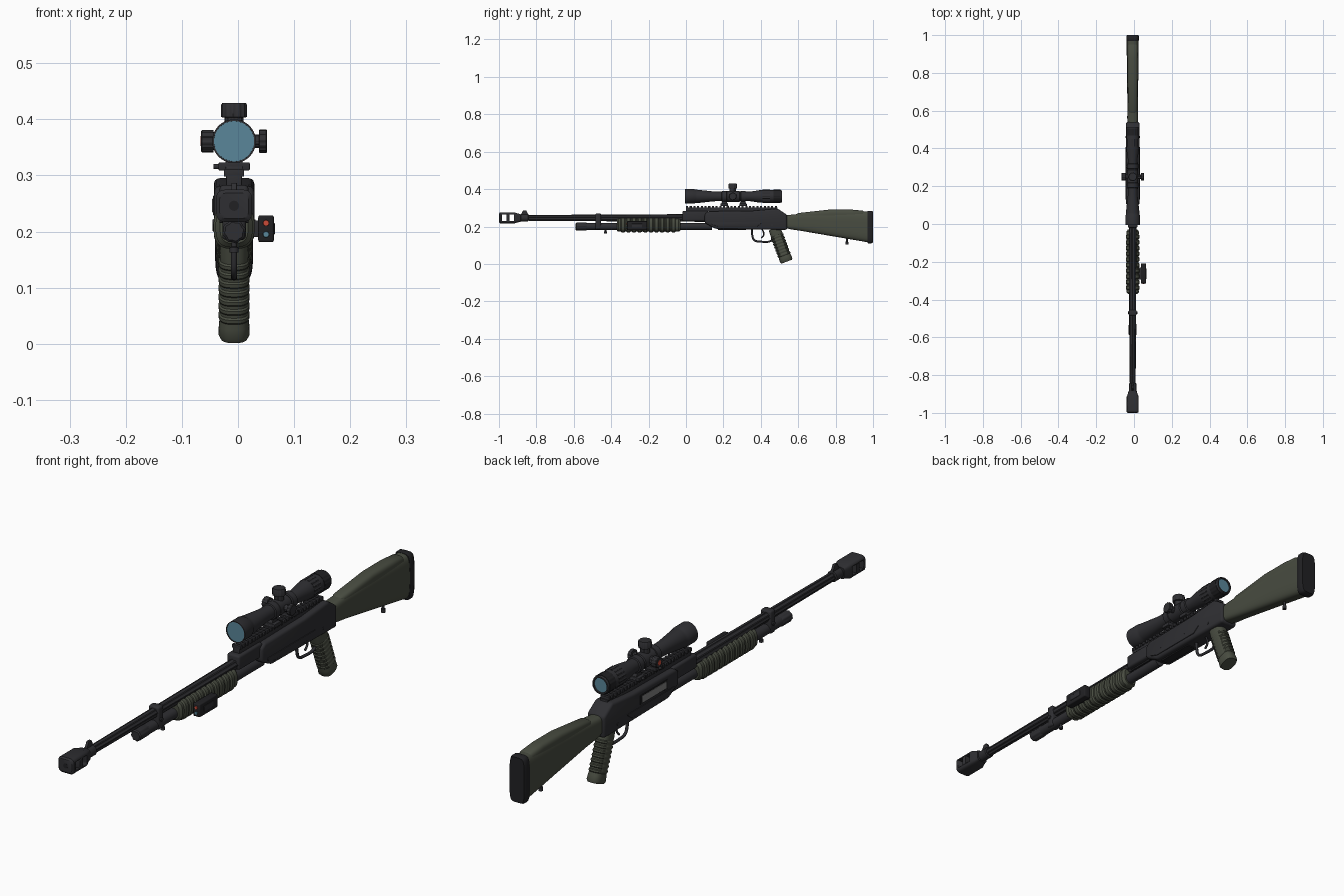
import bpy, bmesh, math
from mathutils import Matrix, Vector

if "Cube" in bpy.data.objects:
    bpy.data.objects.remove(bpy.data.objects["Cube"])

CX = -0.007  # the body's centre plane


def material(name, rgb):
    m = bpy.data.materials.new(name)
    m.diffuse_color = (*rgb, 1)
    m.use_nodes = True
    m.node_tree.nodes["Principled BSDF"].inputs["Base Color"].default_value = m.diffuse_color
    return m


DARK = material("dark_metal", (0.028, 0.028, 0.032))
BLACK = material("black_rubber", (0.015, 0.015, 0.017))
GREEN = material("olive", (0.065, 0.072, 0.052))
STEEL = material("steel", (0.22, 0.22, 0.22))
GLASS = material("blue_glass", (0.10, 0.24, 0.32))
RED = material("red", (0.6, 0.07, 0.04))


def finish(name, bm, mat, angle=35):
    bmesh.ops.recalc_face_normals(bm, faces=bm.faces)
    me = bpy.data.meshes.new(name)
    bm.to_mesh(me)
    bm.free()
    for p in me.polygons:
        p.use_smooth = True
    me.set_sharp_from_angle(angle=math.radians(angle))
    me.materials.append(mat)
    ob = bpy.data.objects.new(name, me)
    bpy.context.collection.objects.link(ob)
    return ob


def loft(name, secs, mat=DARK, n=2, seg=32, flute=0, M=None):
    """Superellipse rings (y, z, rx, rz) joined along y, capped at both ends."""
    bm = bmesh.new()
    rings = []
    for y, z, rx, rz in secs:
        ring = []
        for i in range(seg):
            a = 2 * math.pi * (i + 0.5) / seg
            c, s = math.cos(a), math.sin(a)
            k = 1 - flute * (i // 2 % 2)
            ring.append(bm.verts.new((k * rx * math.copysign(abs(c) ** (2 / n), c), y,
                                      z + k * rz * math.copysign(abs(s) ** (2 / n), s))))
        rings.append(ring)
    for a, b in zip(rings, rings[1:]):
        for i in range(seg):
            j = (i + 1) % seg
            bm.faces.new((a[i], a[j], b[j], b[i]))
    bm.faces.new(rings[0])
    bm.faces.new(rings[-1])
    bm.transform(M or Matrix.Translation((CX, 0, 0)))
    return finish(name, bm, mat)


def lathe(name, prof, z, mat=DARK, **kw):
    return loft(name, [(y, z, r, r) for y, r in prof], mat, **kw)


def rod(name, start, direction, prof, mat=DARK, **kw):
    """Turned part (distance, radius) from a start point along any direction."""
    q = Vector((0, 1, 0)).rotation_difference(Vector(direction))
    return loft(name, [(d, 0, r, r) for d, r in prof], mat,
                M=Matrix.Translation(start) @ q.to_matrix().to_4x4(), **kw)


def prism(name, pts, x0, x1, mat=DARK, bevel=0.003):
    """Side outline (y, z) extruded across x with rounded edges."""
    bm = bmesh.new()
    f = bm.faces.new([bm.verts.new((x0, y, z)) for y, z in pts])
    g = bmesh.ops.extrude_face_region(bm, geom=[f])
    bmesh.ops.translate(bm, verts=[v for v in g["geom"] if isinstance(v, bmesh.types.BMVert)],
                        vec=(x1 - x0, 0, 0))
    if bevel:
        bmesh.ops.bevel(bm, geom=bm.edges[:], offset=bevel, segments=3, profile=0.5, affect='EDGES')
    return finish(name, bm, mat)


def box(name, x0, x1, y0, y1, z0, z1, mat=DARK, bevel=0.002):
    return prism(name, [(y0, z0), (y1, z0), (y1, z1), (y0, z1)], x0, x1, mat, bevel)


def strap(name, pts, r, mat=DARK):
    cu = bpy.data.curves.new(name, 'CURVE')
    cu.dimensions = '3D'
    cu.bevel_depth, cu.bevel_resolution, cu.use_fill_caps = r, 3, True
    sp = cu.splines.new('NURBS')
    sp.points.add(len(pts) - 1)
    for p, (y, z) in zip(sp.points, pts):
        p.co = (CX, y, z, 1)
    sp.use_endpoint_u, sp.order_u = True, 3
    cu.materials.append(mat)
    ob = bpy.data.objects.new(name, cu)
    bpy.context.collection.objects.link(ob)


# Muzzle brake with two cross slots
brake = loft("muzzle_brake", [(-1, .246, .026, .023), (-.995, .246, .032, .029), (-.915, .246, .032, .029),
                              (-.9, .246, .026, .024), (-.885, .246, .022, .021)], n=4.5, seg=40)
for i, y in enumerate((-.985, -.943)):
    cutter = box(f"slot_cutter_{i}", -.1, .1, y, y + .024, .23, .263, bevel=0)
    cutter.hide_render = True
    cutter.hide_viewport = False
    cutter.display_type = 'WIRE'
    mod = brake.modifiers.new("slot", 'BOOLEAN')
    mod.object, mod.operation = cutter, 'DIFFERENCE'
rod("muzzle_bore", (CX, -1.0005, .246), (0, 1, 0), [(0, .009), (.004, .009)], BLACK)

# Barrel, front sight and magazine tube
lathe("barrel", [(-.9, .015), (-.84, .015)], .246)
lathe("fluted_barrel", [(-.84, .016), (-.4, .018), (.12, .021)], .246, flute=.13)
lathe("sight_collar", [(-.885, .017), (-.883, .020), (-.845, .020), (-.843, .017)], .246)
prism("front_sight", [(-.885, .26), (-.84, .26), (-.855, .287), (-.87, .287)], CX - .005, CX + .005, bevel=.001)
lathe("magazine_tube", [(-.56, .019), (.14, .019)], .2)
lathe("tube_cap", [(-.59, .017), (-.586, .021), (-.535, .021), (-.53, .019)], .2, flute=.08)
box("barrel_clamp", CX - .021, CX + .021, -.485, -.455, .185, .27, bevel=.007)
rod("clamp_screw", (CX - .026, -.47, .222), (1, 0, 0), [(0, .007), (.052, .007)], seg=12)
rod("front_swivel", (CX, -.43, .185), (0, 0, -1), [(0, .005), (.012, .005), (.013, .008), (.022, .008)], seg=16)

# Ribbed fore-end
ribs = [(-.37, .208, .025, .029), (-.362, .208, .033, .036)]
for i in range(10):
    y = -.35 + i * .03
    ribs += [(y, .208, .032, .035), (y + .005, .208, .0365, .039),
             (y + .02, .208, .0365, .039), (y + .025, .208, .032, .035)]
ribs += [(-.04, .208, .033, .036), (-.03, .208, .026, .03)]
loft("fore_end", ribs, GREEN, n=2.8, seg=40)

# Side light module with two lenses
box("light_module", .036, .064, -.315, -.208, .181, .229, BLACK, .004)
box("module_mount", .015, .04, -.295, -.23, .19, .22)
box("module_button", .062, .0655, -.29, -.235, .195, .215, bevel=.001)
for nm, z, m in (("red_lens", .215, RED), ("blue_lens", .195, GLASS)):
    rod(nm, (.05, -.318, z), (0, 1, 0), [(0, .005), (.006, .006)], m, seg=20)

# Receiver
box("barrel_block", CX - .026, CX + .026, -.02, .12, .23, .283, bevel=.008)
prism("receiver", [(.10, .218), (.16, .187), (.54, .182), (.54, .262), (.49, .296), (.36, .284),
                   (.12, .281), (.10, .268)], CX - .036, CX + .036, bevel=.010)
for s in (-1, 1):
    a, b = sorted((CX + s * .03, CX + s * .0385))
    prism(f"receiver_panel_{'left' if s < 0 else 'right'}",
          [(.13, .213), (.17, .2), (.38, .2), (.41, .222), (.13, .222)], a, b, bevel=.002)
    for i, y in enumerate((.36, .46)):
        rod(f"pin_{s}_{i}", (CX + s * .03, y, .208), (s, 0, 0), [(0, .005), (.0075, .005)], seg=14)
box("ejection_port_frame", CX - .0375, CX - .03, .17, .33, .229, .264, BLACK, .001)
box("bolt", CX - .039, CX - .03, .18, .32, .234, .259, STEEL, .001)
box("loading_port", CX - .017, CX + .017, .17, .32, .181, .19, BLACK, .002)

# Top rail
box("rail_base", CX - .014, CX + .014, 0, .49, .279, .301, bevel=.001)
for i in range(25):
    y = i * .0198
    box(f"rail_tooth_{i}", CX - .018, CX + .018, y, y + .011, .298, .311, bevel=.001)

# Trigger group
strap("trigger_guard", [(.352, .19), (.352, .16), (.362, .122), (.41, .118), (.455, .118), (.475, .14)], .0055)
strap("trigger", [(.405, .19), (.418, .165), (.415, .15), (.402, .138)], .004)

# Pistol grip, tilted back, with finger ridges
grip = [(0, 0, .024, .032), (.03, 0, .026, .033)]
for i in range(7):
    d = .04 + i * .017
    grip += [(d, 0, .0255, .033), (d + .003, 0, .0275, .036), (d + .009, 0, .0275, .036), (d + .012, 0, .0255, .033)]
grip += [(.165, 0, .027, .034), (.182, 0, .028, .035), (.19, 0, .024, .031)]
loft("pistol_grip", grip, GREEN, n=2.6,
     M=Matrix.Translation((CX, .472, .19)) @ Matrix.Rotation(math.radians(-69.5), 4, 'X'))

# Stock, cheek rest and butt pad
loft("stock", [(.535, .226, .027, .035), (.56, .224, .029, .039), (.62, .222, .028, .046), (.80, .212, .030, .067),
               (.93, .202, .032, .079), (.975, .198, .032, .083)], GREEN, n=3.6, seg=40)
loft("cheek_rest", [(.585, .252, .016, .012), (.60, .254, .024, .018), (.77, .265, .027, .026),
                    (.88, .265, .027, .026), (.945, .263, .026, .022), (.955, .262, .020, .016)], GREEN, n=3, seg=40)
loft("butt_pad", [(.97, .197, .032, .085), (.975, .197, .034, .087), (.992, .197, .034, .087), (1, .197, .030, .083)],
     BLACK, n=5, seg=48)
rod("rear_swivel", (CX, .86, .135), (0, 0, -1), [(0, .005), (.016, .005), (.017, .008), (.03, .008)], seg=16)

# Telescopic sight
SZ = .361
lathe("scope_body", [(.01, .035), (-.005, .036), (-.005, .039), (.045, .039), (.05, .036), (.06, .036), (.15, .026),
                     (.215, .025), (.22, .029), (.285, .029), (.29, .025), (.34, .025), (.39, .033), (.41, .034),
                     (.415, .034), (.505, .034), (.513, .032), (.513, .027), (.505, .026)], SZ, seg=48)
lathe("front_lens", [(-.003, .036), (.004, .036)], SZ, GLASS, seg=48)
lathe("rear_lens", [(.502, .027), (.508, .027)], SZ, GLASS, seg=48)
lathe("zoom_ring", [(.41, .036), (.45, .036)], SZ, flute=.06, seg=64)
lathe("eyepiece_ring", [(.468, .036), (.505, .036)], SZ, BLACK, flute=.03, seg=64)
rod("top_turret", (CX, .25, SZ), (0, 0, 1), [(0, .017), (.042, .017), (.043, .023), (.065, .023), (.068, .021)],
    flute=.07, seg=48)
rod("left_turret", (CX, .25, SZ), (-1, 0, 0), [(0, .015), (.036, .015), (.037, .020), (.057, .020), (.059, .018)],
    flute=.07, seg=48)
rod("right_turret", (CX, .25, SZ), (1, 0, 0), [(0, .012), (.044, .012), (.045, .021), (.057, .021), (.059, .019)],
    flute=.07, seg=48)
rod("turret_dot", (CX - .058, .25, SZ), (-1, 0, 0), [(0, .009), (.002, .009)], RED, seg=20)

# Scope mounts: rings, necks, rail clamps and knobs
for i, y in enumerate((.205, .305)):
    lathe(f"scope_ring_{i}", [(y - .014, .027), (y - .012, .030), (y + .012, .030), (y + .014, .027)], SZ)
    prism(f"mount_neck_{i}", [(y - .022, .312), (y + .022, .312), (y + .011, .336), (y - .011, .336)],
          CX - .015, CX + .015, bevel=.001)
    box(f"rail_clamp_{i}", CX - .028, CX + .028, y - .02, y + .02, .309, .323)
    rod(f"clamp_knob_{i}", (CX - .027, y, .316), (-1, 0, 0), [(0, .005), (.010, .005)], seg=12)
